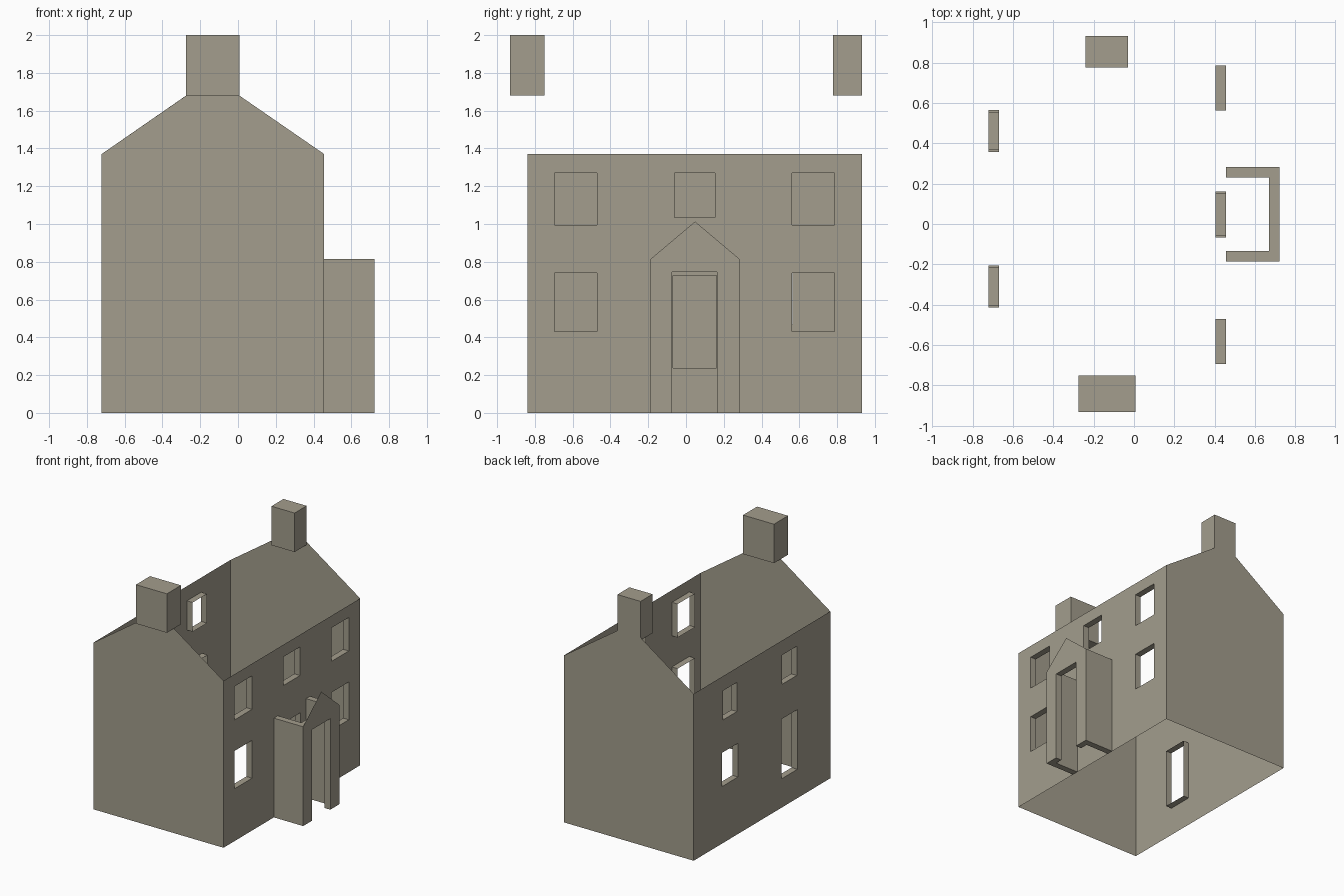
import bpy, bmesh

if "Cube" in bpy.data.objects:
    bpy.data.objects.remove(bpy.data.objects["Cube"])

# Single stone colour for the whole shell
stone = bpy.data.materials.new("warm grey stone")
stone.diffuse_color = (0.366, 0.337, 0.266, 1.0)
stone.use_nodes = True
stone.node_tree.nodes["Principled BSDF"].inputs["Base Color"].default_value = stone.diffuse_color

# Main dimensions
X_BACK, X_FRONT = -0.7225, 0.4565      # long walls
Y_NEAR, Y_FAR = -0.84, 0.9325          # gable ends
EAVE, RIDGE, TOP = 1.37, 1.68, 2.0
REVEAL = 0.052


def finish(name, bm, solid=False):
    bmesh.ops.remove_doubles(bm, verts=bm.verts, dist=1e-5)
    if solid:
        bmesh.ops.recalc_face_normals(bm, faces=bm.faces)
    mesh = bpy.data.meshes.new(name)
    bm.to_mesh(mesh)
    bm.free()
    mesh.materials.append(stone)
    obj = bpy.data.objects.new(name, mesh)
    bpy.context.collection.objects.link(obj)
    return obj


def face(bm, pts):
    return bm.faces.new([bm.verts.new(p) for p in pts])


def sheet(name, pts):
    bm = bmesh.new()
    face(bm, pts)
    return finish(name, bm)


def prism(name, pts, offset):
    """Solid from a flat outline pushed along an offset vector."""
    bm = bmesh.new()
    f = face(bm, pts)
    ext = bmesh.ops.extrude_face_region(bm, geom=[f], use_keep_orig=True)
    verts = [g for g in ext["geom"] if isinstance(g, bmesh.types.BMVert)]
    bmesh.ops.translate(bm, verts=verts, vec=offset)
    return finish(name, bm, solid=True)


def box(name, x0, x1, y0, y1, z0, z1):
    return prism(name, [(x0, y0, z0), (x1, y0, z0), (x1, y1, z0), (x0, y1, z0)],
                 (0, 0, z1 - z0))


def long_wall(name, x, out, holes):
    """Thin wall at x with openings (y0, y1, z0, z1) and inward reveals."""
    bm = bmesh.new()
    ys = sorted({Y_NEAR, Y_FAR} | {v for h in holes for v in h[:2]})
    zs = sorted({0.0, EAVE} | {v for h in holes for v in h[2:]})
    for y0, y1 in zip(ys, ys[1:]):
        for z0, z1 in zip(zs, zs[1:]):
            cy, cz = (y0 + y1) / 2, (z0 + z1) / 2
            if any(h[0] < cy < h[1] and h[2] < cz < h[3] for h in holes):
                continue
            pts = [(x, y0, z0), (x, y1, z0), (x, y1, z1), (x, y0, z1)]
            face(bm, pts if out > 0 else pts[::-1])
    xi = x - out * REVEAL
    for y0, y1, z0, z1 in holes:
        ring = [(y0, z0), (y1, z0), (y1, z1), (y0, z1)]
        for (ya, za), (yb, zb) in zip(ring, ring[1:] + ring[:1]):
            pts = [(x, ya, za), (x, yb, zb), (xi, yb, zb), (xi, ya, za)]
            face(bm, pts if out > 0 else pts[::-1])
    return finish(name, bm)


# Entrance wall: four side windows, a middle window and the doorway
entrance = [(y0, y1, z0, z1) for y0, y1 in ((-0.695, -0.47), (0.562, 0.785))
            for z0, z1 in ((0.43, 0.74), (0.995, 1.27))]
entrance += [(-0.06, 0.153, 1.035, 1.27), (-0.068, 0.162, 0.237, 0.727)]
long_wall("entrance_wall", X_FRONT, 1, entrance)

# Rear wall: two upper windows, a lower window and a tall opening
rear = [(0.37, 0.555, 1.01, 1.25), (0.357, 0.565, 0.468, 0.745),
        (-0.405, -0.215, 1.01, 1.25), (-0.413, -0.205, 0.237, 0.727)]
long_wall("rear_wall", X_BACK, -1, rear)

# Gable ends
for name, y, xa, xb, zt in (("near_gable", Y_NEAR, -0.274, 0.007, RIDGE),
                            ("far_gable", Y_FAR, -0.24, -0.03, 1.704)):
    outline = [(X_BACK, 0), (X_FRONT, 0), (X_FRONT, EAVE),
               (xb, zt), (xa, zt), (X_BACK, EAVE)]
    pts = [(px, y, pz) for px, pz in outline]
    sheet(name, pts if y < 0 else pts[::-1])

# Chimneys
box("near_chimney", -0.274, 0.007, -0.9325, -0.75, RIDGE, TOP)
box("far_chimney", -0.24, -0.03, 0.777, Y_FAR, RIDGE, TOP)

# Porch: side walls, front with doorway, thin pediment
PX, PY0, PY1, PZ = 0.7225, -0.187, 0.283, 0.815
box("porch_side_near", X_FRONT, PX - REVEAL, PY0, PY0 + 0.052, 0, PZ)
box("porch_side_far", X_FRONT, PX - REVEAL, PY1 - 0.052, PY1, 0, PZ)
arch = [(PY0, 0), (-0.073, 0), (-0.073, 0.747), (0.165, 0.747),
        (0.165, 0), (PY1, 0), (PY1, PZ), (PY0, PZ)]
prism("porch_front", [(PX, y, z) for y, z in arch], (-REVEAL, 0, 0))
sheet("porch_pediment", [(PX, PY0, PZ), (PX, PY1, PZ), (PX, (PY0 + PY1) / 2, 1.013)])
